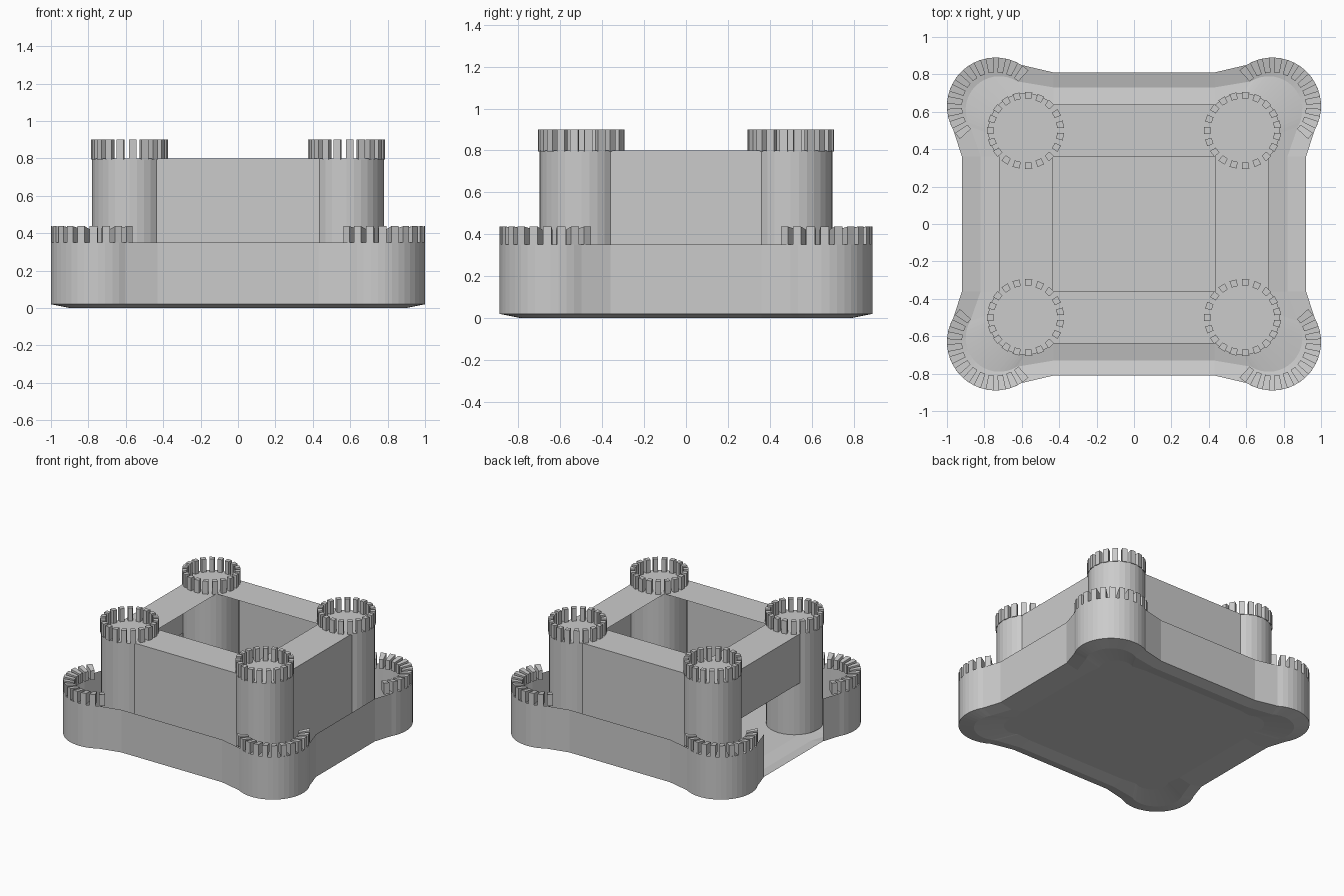
import bpy, bmesh, math

if "Cube" in bpy.data.objects:
    bpy.data.objects.remove(bpy.data.objects["Cube"])

stone = bpy.data.materials.new("grey_stone")
stone.diffuse_color = (0.6, 0.6, 0.6, 1)
stone.use_nodes = True
stone.node_tree.nodes["Principled BSDF"].inputs["Base Color"].default_value = stone.diffuse_color

TX, TY, TR = 0.58, 0.50, 0.20      # tower centre and radius
BX, BY, BR = 0.74, 0.63, 0.26      # bastion centre and radius
CORNERS = [(1, 1), (-1, 1), (-1, -1), (1, -1)]


def finish(name, bm, fix=True):
    if fix:
        bmesh.ops.recalc_face_normals(bm, faces=bm.faces)
    me = bpy.data.meshes.new(name)
    bm.to_mesh(me)
    bm.free()
    me.materials.append(stone)
    ob = bpy.data.objects.new(name, me)
    bpy.context.collection.objects.link(ob)
    return ob


def outline(wx, wy, cx, cy, r, n=18):
    """Closed plan: straight walls joined by round corner bastions."""
    quarter = [(wx, 0.36)]
    for i in range(n + 1):
        a = math.radians(-30 + 152 * i / n)
        quarter.append((cx + r * math.cos(a), cy + r * math.sin(a)))
    quarter.append((0.43, wy))
    pts = []
    for sx, sy in CORNERS:
        q = quarter if sx * sy > 0 else quarter[::-1]
        pts += [(sx * x, sy * y) for x, y in q]
    return pts


def merlon(bm, cx, cy, r0, r1, a, half, z0, z1, drop=0.0):
    """One block standing on a ring, its inner top edge lowered by drop."""
    low, high = [], []
    for r, s, d in ((r0, -1, drop), (r1, -1, 0), (r1, 1, 0), (r0, 1, drop)):
        x, y = cx + r * math.cos(a + s * half), cy + r * math.sin(a + s * half)
        low.append(bm.verts.new((x, y, z0)))
        high.append(bm.verts.new((x, y, z1 - d)))
    bm.faces.new(low[::-1])
    bm.faces.new(high)
    for i in range(4):
        j = (i + 1) % 4
        bm.faces.new((low[i], low[j], high[j], high[i]))


# Outer wall: thin curtain standing on a shallow dished floor
bm = bmesh.new()
rings = []
for plan, z in ((outline(0.92, 0.81, BX, BY, BR), 0.35),
                (outline(0.92, 0.81, BX, BY, BR), 0.02),
                (outline(0.82, 0.73, 0.72, 0.61, 0.18), 0.0),
                (outline(0.72, 0.635, 0.60, 0.52, 0.12), 0.02)):
    rings.append([bm.verts.new((x, y, z)) for x, y in plan])
bm.faces.new(rings[-1])
for hi, lo in zip(rings, rings[1:]):
    for i in range(len(lo)):
        j = (i + 1) % len(lo)
        bm.faces.new((lo[i], lo[j], hi[j], hi[i]))
# Open gateway in the left wall face
gate = [f for f in bm.faces if all(
    v.co.x < -0.91 and abs(v.co.y) < 0.37 for v in f.verts)]
bmesh.ops.delete(bm, geom=gate, context='FACES_ONLY')
finish("outer_wall", bm, fix=False)

# Bastion battlements
bm = bmesh.new()
COUNT = 12
for sx, sy in CORNERS:
    for i in range(COUNT):
        a = math.radians(-38 + 166 * i / (COUNT - 1))
        a = math.atan2(sy * math.sin(a), sx * math.cos(a))
        merlon(bm, sx * BX, sy * BY, 0.18, BR, a, 0.08, 0.35, 0.437, 0.015)
finish("bastion_battlements", bm)

# Keep walls: outer faces and a broad wall-walk, hollow inside
bm = bmesh.new()


def quad(*pts):
    bm.faces.new([bm.verts.new(p) for p in pts])


IX, IY, OX, OY, ZB, ZT = 0.437, 0.36, 0.723, 0.64, 0.02, 0.80
for s in (-1, 1):
    quad((-s * IX, s * OY, ZT), (s * IX, s * OY, ZT),
         (s * IX, s * OY, ZB), (-s * IX, s * OY, ZB))
    zb = ZB if s > 0 else 0.42      # raised gate on the left
    quad((s * OX, s * IY, ZT), (s * OX, -s * IY, ZT),
         (s * OX, -s * IY, zb), (s * OX, s * IY, zb))
    quad((-s * IX, s * IY, ZT), (s * IX, s * IY, ZT),
         (s * IX, s * OY, ZT), (-s * IX, s * OY, ZT))
    quad((s * IX, -s * IY, ZT), (s * OX, -s * IY, ZT),
         (s * OX, s * IY, ZT), (s * IX, s * IY, ZT))
finish("keep_walls", bm, fix=False)

# Towers and their battlements
for sx, sy in CORNERS:
    side = ("right" if sx > 0 else "left") + "_" + ("back" if sy > 0 else "front")
    bm = bmesh.new()
    vs = bmesh.ops.create_cone(bm, cap_ends=True, segments=32, radius1=TR,
                               radius2=TR, depth=0.78)["verts"]
    bmesh.ops.translate(bm, verts=vs, vec=(sx * TX, sy * TY, 0.41))
    finish("tower_" + side, bm)
    bm = bmesh.new()
    for i in range(19):
        merlon(bm, sx * TX, sy * TY, 0.17, 0.206, math.tau * (i + 0.5) / 19,
               0.095, 0.795, 0.9)
    finish("tower_battlements_" + side, bm)
